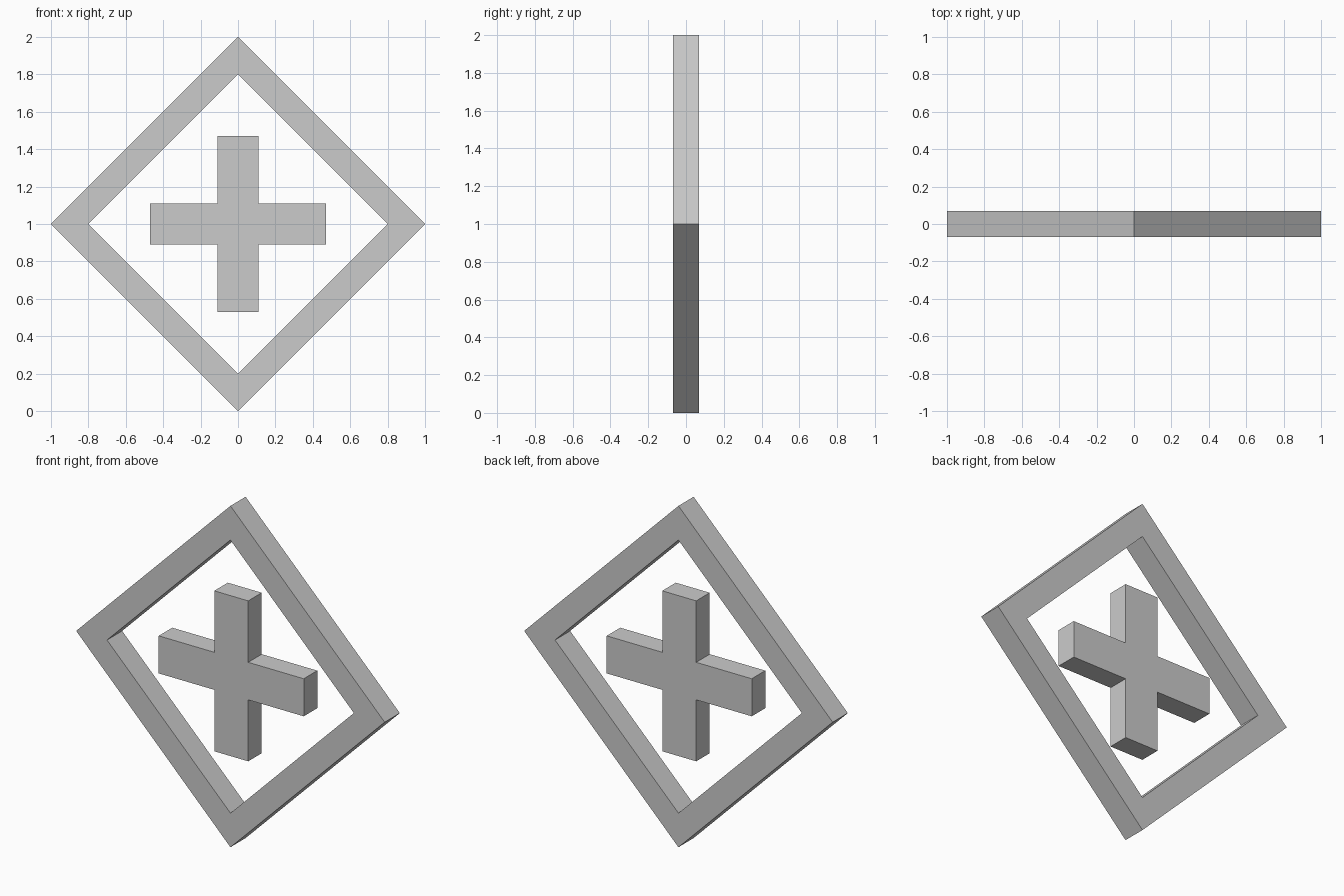
import bpy, bmesh

if "Cube" in bpy.data.objects:
    bpy.data.objects.remove(bpy.data.objects["Cube"])


def mesh_object(name, bm):
    bmesh.ops.recalc_face_normals(bm, faces=bm.faces)
    mesh = bpy.data.meshes.new(name)
    bm.to_mesh(mesh)
    bm.free()
    obj = bpy.data.objects.new(name, mesh)
    obj.location.z = 1
    bpy.context.collection.objects.link(obj)


def diamond(bm, r, y):
    return [bm.verts.new((x * r, y, z * r)) for x, z in ((1, 0), (0, 1), (-1, 0), (0, -1))]


# Diamond frame: four mitred bars with a rectangular section
DEPTH = 0.07
bm = bmesh.new()
rings = [diamond(bm, r, y) for r, y in ((1, -DEPTH), (1, DEPTH), (0.8, DEPTH), (0.8, -DEPTH))]
for i in range(4):
    a, b = rings[i], rings[(i + 1) % 4]
    for j in range(4):
        k = (j + 1) % 4
        bm.faces.new((a[j], a[k], b[k], b[j]))
mesh_object("diamond_frame", bm)

# Plus-shaped cross floating in the middle, slightly thinner than the frame
ARM, HALF, THICK = 0.47, 0.11, 0.0625
corner = [(ARM, -HALF), (ARM, HALF), (HALF, HALF)]
outline = []
for _ in range(4):
    outline += corner
    corner = [(-z, x) for x, z in corner]
bm = bmesh.new()
face = bm.faces.new([bm.verts.new((x, -THICK, z)) for x, z in outline])
back = bmesh.ops.extrude_face_region(bm, geom=[face], use_keep_orig=True)
bmesh.ops.translate(bm, vec=(0, 2 * THICK, 0),
                    verts=[v for v in back["geom"] if isinstance(v, bmesh.types.BMVert)])
mesh_object("centre_cross", bm)
